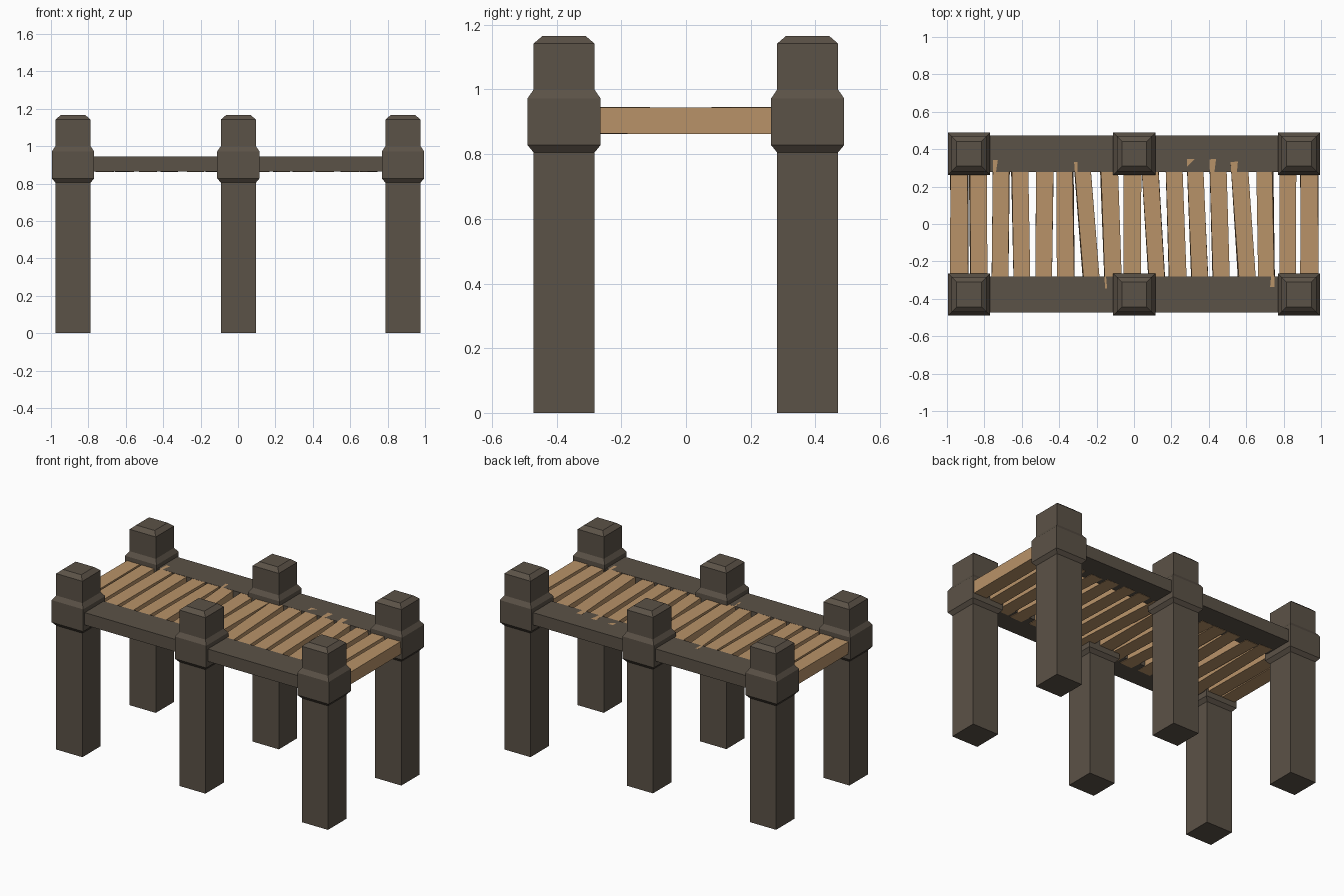
import bpy, bmesh, random
from mathutils import Matrix, Vector

if "Cube" in bpy.data.objects:
    bpy.data.objects.remove(bpy.data.objects["Cube"])

random.seed(4)


def material(name, rgb):
    m = bpy.data.materials.new(name)
    m.diffuse_color = (*rgb, 1)
    m.use_nodes = True
    m.node_tree.nodes["Principled BSDF"].inputs["Base Color"].default_value = m.diffuse_color
    return m


DARK = material("dark_wood", (0.105, 0.084, 0.063))
TAN = material("plank_wood", (0.48, 0.29, 0.14))


def finish(name, bm, mat):
    bmesh.ops.recalc_face_normals(bm, faces=bm.faces)
    me = bpy.data.meshes.new(name)
    bm.to_mesh(me)
    bm.free()
    me.materials.append(mat)
    ob = bpy.data.objects.new(name, me)
    bpy.context.collection.objects.link(ob)


def box(name, centre, size, mat, yaw=0, roll=0, pitch=0, jitter=0):
    bm = bmesh.new()
    bmesh.ops.create_cube(bm, size=1)
    rot = (Matrix.Rotation(yaw, 4, 'Z') @ Matrix.Rotation(roll, 4, 'Y')
           @ Matrix.Rotation(pitch, 4, 'X'))
    for v in bm.verts:
        v.co = Vector([c * s for c, s in zip(v.co, size)])
        v.co.x += random.uniform(-jitter, jitter)
        v.co = rot @ v.co + Vector(centre)
    finish(name, bm, mat)


# square post profile: half width, height (shaft, collar, chamfered cap)
PROFILE = [(0.094, 0), (0.094, 0.805), (0.113, 0.828), (0.113, 0.972),
           (0.094, 1.0), (0.094, 1.142), (0.066, 1.166)]


def post(name, x, y):
    bm = bmesh.new()
    rings = [[bm.verts.new((x + sx * w, y + sy * w, z))
              for sx, sy in ((-1, -1), (1, -1), (1, 1), (-1, 1))]
             for w, z in PROFILE]
    for a, b in zip(rings, rings[1:]):
        for i in range(4):
            j = (i + 1) % 4
            bm.faces.new((a[i], a[j], b[j], b[i]))
    bm.faces.new(rings[0][::-1])
    bm.faces.new(rings[-1])
    finish(name, bm, DARK)


# posts and side rails
for side, y in (("front", -0.377), ("back", 0.376)):
    for pos, x in (("left", -0.882), ("middle", 0.002), ("right", 0.882)):
        post(f"{side}_{pos}_post", x, y)
    box(f"{side}_rail", (0, y, 0.905), (1.76, 0.194, 0.08), DARK)

# deck planks, each slightly skewed: centre x, yaw
PLANKS = [(-0.935, 0), (-0.832, 0.01), (-0.713, -0.01), (-0.605, 0.02),
          (-0.479, -0.01), (-0.368, 0.01), (-0.251, 0.08), (-0.122, 0.04),
          (-0.008, 0), (0.105, 0.06), (0.225, 0.03), (0.339, 0.04),
          (0.457, 0.03), (0.583, 0.07), (0.703, 0.02), (0.821, 0),
          (0.938, 0)]
for i, (x, yaw) in enumerate(PLANKS):
    end = i in (0, len(PLANKS) - 1)
    box(f"plank_{i + 1}", (x, random.uniform(-0.01, 0.01), 0.9035),
        (0.094 if end else 0.09, 0.68, 0.081), TAN, yaw,
        roll=0 if end else random.uniform(-0.02, 0.02),
        pitch=random.uniform(-0.003, 0.003), jitter=0.003)
